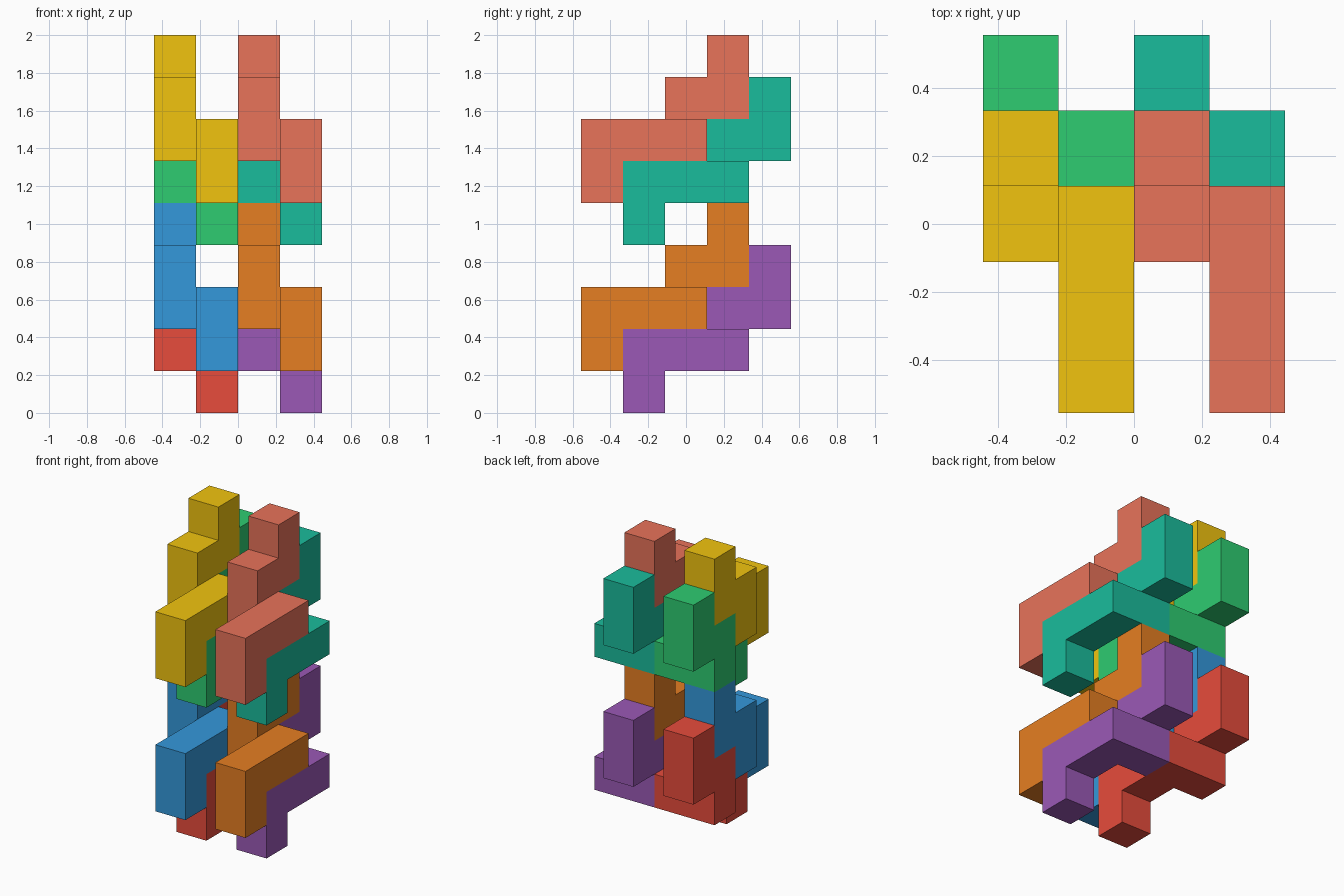
import bpy, bmesh, math
from mathutils import Vector

if "Cube" in bpy.data.objects:
    bpy.data.objects.remove(bpy.data.objects["Cube"])

U = 2 / 9                                # edge of one cube
ORIGIN = Vector((-2 * U, -2.5 * U, 0))   # corner of the cube grid

# One eight-cube puzzle piece: four cubes in each of two layers
PIECE = [(0, 3, 8), (0, 3, 7), (0, 2, 7), (0, 2, 6),
         (1, 2, 6), (1, 1, 6), (1, 0, 6), (1, 0, 5)]


def linear(hex_code):
    vals = [int(hex_code[i:i + 2], 16) / 255 for i in (0, 2, 4)]
    return [v / 12.92 if v <= 0.04045 else ((v + 0.055) / 1.055) ** 2.4
            for v in vals] + [1]


def add_piece(name, offset, colour):
    cells = {tuple(a + b for a, b in zip(c, offset)) for c in PIECE}
    bm = bmesh.new()
    # Only the outside faces of the joined cubes
    for cell in sorted(cells):
        for axis in range(3):
            for side in (0, 1):
                near = list(cell)
                near[axis] += 2 * side - 1
                if tuple(near) in cells:
                    continue
                a, b = (axis + 1) % 3, (axis + 2) % 3
                corners = []
                for da, db in ((0, 0), (1, 0), (1, 1), (0, 1)):
                    p = Vector(cell)
                    p[axis] += side
                    p[a] += da
                    p[b] += db
                    corners.append(bm.verts.new(ORIGIN + p * U))
                bm.faces.new(corners if side else corners[::-1])
    bmesh.ops.remove_doubles(bm, verts=bm.verts, dist=1e-4)
    # Merge flat squares into whole sides
    bmesh.ops.dissolve_limit(bm, angle_limit=math.radians(1),
                             verts=bm.verts, edges=bm.edges)
    bmesh.ops.recalc_face_normals(bm, faces=bm.faces)
    mesh = bpy.data.meshes.new(name)
    bm.to_mesh(mesh)
    bm.free()
    mat = bpy.data.materials.new(name + "_colour")
    mat.diffuse_color = linear(colour)
    mat.use_nodes = True
    mat.node_tree.nodes["Principled BSDF"].inputs["Base Color"].default_value = mat.diffuse_color
    mesh.materials.append(mat)
    bpy.context.collection.objects.link(bpy.data.objects.new(name, mesh))


# Two columns, two levels, and a front and back piece nested in each
COLOURS = {("left", "upper"): ("f1c40f", "2ecc71"),
           ("right", "upper"): ("e8735a", "1abc9c"),
           ("left", "lower"): ("3498db", "e74c3c"),
           ("right", "lower"): ("e67e22", "9b59b6")}
for (column, level), pair in COLOURS.items():
    x = 0 if column == "left" else 2
    z = 0 if level == "upper" else -4
    add_piece(f"{level}_{column}_front_piece", (x, 0, z), pair[0])
    add_piece(f"{level}_{column}_back_piece", (x, 1, z - 1), pair[1])
